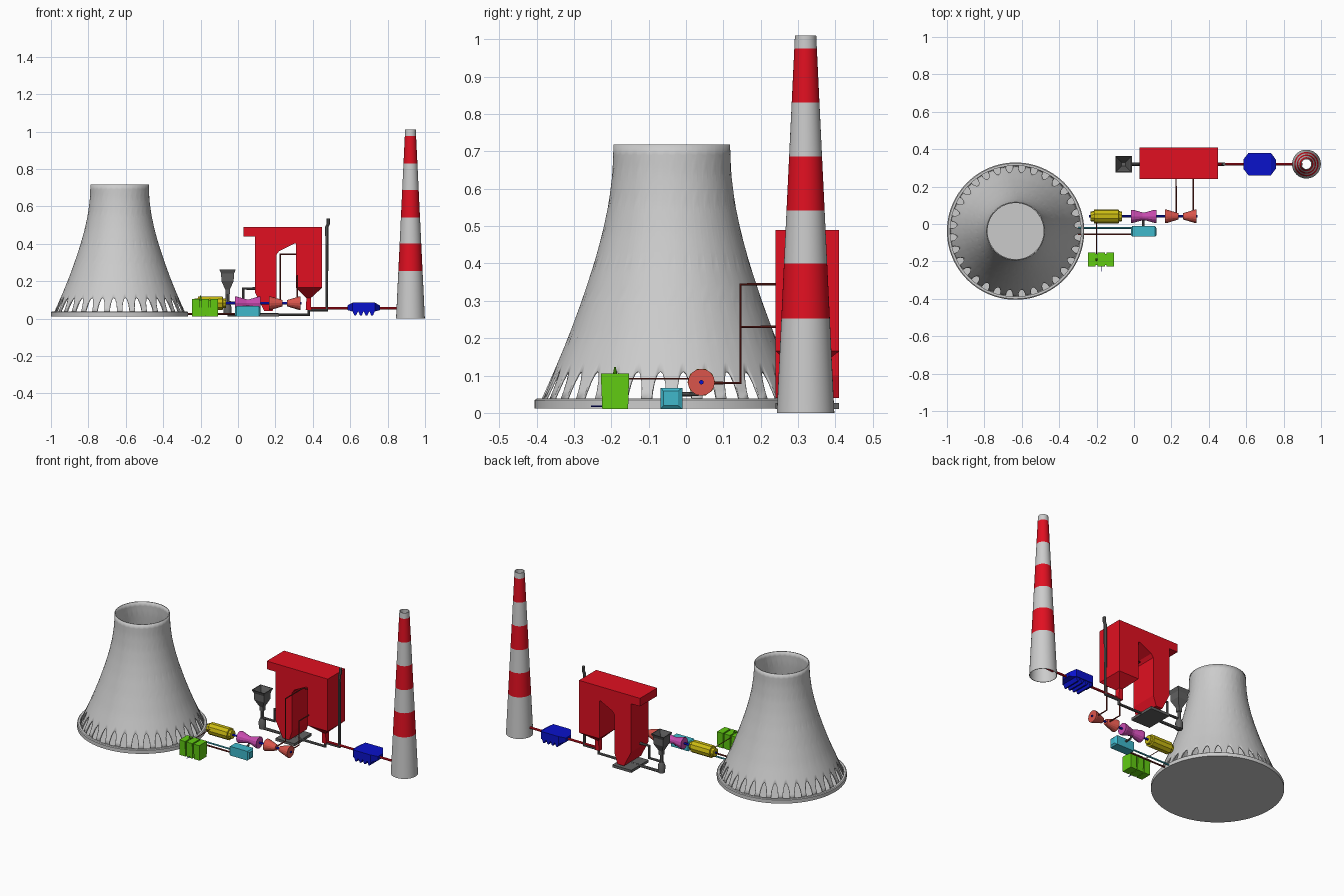
import bpy, bmesh
from math import sin, cos, pi, sqrt
from mathutils import Vector, Matrix

if "Cube" in bpy.data.objects:
    bpy.data.objects.remove(bpy.data.objects["Cube"])

COL = dict(red=(.75, .005, .015), blue=(.003, .006, .6), green=(.12, .6, .006),
           yellow=(.6, .5, .006), cyan=(.05, .48, .6), pink=(.58, .07, .43),
           salmon=(.7, .09, .07), dark=(.12, .12, .12), rust=(.2, .02, .015))


def make(name, verts, faces, col=None, smooth=False):
    me = bpy.data.meshes.new(name)
    me.from_pydata(verts, [], faces)
    bm = bmesh.new()
    bm.from_mesh(me)
    bmesh.ops.recalc_face_normals(bm, faces=bm.faces)
    bm.to_mesh(me)
    bm.free()
    ob = bpy.data.objects.new(name, me)
    bpy.context.collection.objects.link(ob)
    return finish(ob, col, smooth)


def finish(ob, col, smooth):
    if col:
        m = bpy.data.materials.get(col) or bpy.data.materials.new(col)
        m.diffuse_color = (*COL[col], 1)
        m.use_nodes = True
        m.node_tree.nodes["Principled BSDF"].inputs["Base Color"].default_value = m.diffuse_color
        ob.data.materials.append(m)
    if smooth:
        bpy.ops.object.select_all(action='DESELECT')
        ob.select_set(True)
        bpy.context.view_layer.objects.active = ob
        bpy.ops.object.shade_smooth_by_angle()
    return ob


def prism(name, pts, y0, y1, col):
    """Extrude an x-z outline along y."""
    n = len(pts)
    v = [(x, y, z) for y in (y0, y1) for x, z in pts]
    f = [tuple(range(n)), tuple(range(n, 2 * n))]
    f += [(i, (i + 1) % n, n + (i + 1) % n, n + i) for i in range(n)]
    return make(name, v, f, col)


def loft(name, rects, col, axis='z', caps=(True, True)):
    """Stack of rectangles (a0, a1, b0, b1, h) along z (a=x, b=y) or x (a=y, b=z)."""
    v, f = [], []
    for a0, a1, b0, b1, h in rects:
        for a, b in ((a0, b0), (a1, b0), (a1, b1), (a0, b1)):
            v.append((a, b, h) if axis == 'z' else (h, a, b))
    for k in range(len(rects) - 1):
        f += [(4*k + i, 4*k + (i+1) % 4, 4*k + 4 + (i+1) % 4, 4*k + 4 + i) for i in range(4)]
    e = 4 * len(rects)
    if caps[0]:
        f.append((0, 1, 2, 3))
    if caps[1]:
        f.append((e - 4, e - 3, e - 2, e - 1))
    return make(name, v, f, col)


def box(name, x0, x1, y0, y1, z0, z1, col=None):
    return loft(name, [(x0, x1, y0, y1, z0), (x0, x1, y0, y1, z1)], col)


def lathe(name, prof, centre, col=None, axis='z', n=48, caps=True, smooth=True):
    """Revolve (radius, height) points about z or x."""
    v, f = [], []
    for r, h in prof:
        for i in range(n):
            c, s = r * cos(2*pi*i/n), r * sin(2*pi*i/n)
            v.append(Vector(centre) + Vector((c, s, h) if axis == 'z' else (h, c, s)))
    for k in range(len(prof) - 1):
        f += [(k*n + i, k*n + (i+1) % n, (k+1)*n + (i+1) % n, (k+1)*n + i) for i in range(n)]
    if caps:
        f += [tuple(range(n)), tuple(range(len(v) - n, len(v)))]
    return make(name, v, f, col, smooth)


def pipe(name, pts, r, col):
    cu = bpy.data.curves.new(name, 'CURVE')
    cu.dimensions = '3D'
    cu.bevel_depth, cu.bevel_resolution, cu.use_fill_caps = r, 2, True
    sp = cu.splines.new('POLY')
    sp.points.add(len(pts) - 1)
    for p, co in zip(sp.points, pts):
        p.co = (*co, 1)
    ob = bpy.data.objects.new(name, cu)
    bpy.context.collection.objects.link(ob)
    bpy.ops.object.select_all(action='DESELECT')
    ob.select_set(True)
    bpy.context.view_layer.objects.active = ob
    bpy.ops.object.convert(target='MESH')
    return finish(bpy.context.object, col, True)


# Cooling tower: flared shell whose lower edge is scalloped into arches
TX, TY = -.633, -.038
SHELL = [(.03, .352), (.06, .338), (.11, .316), (.2, .278), (.3, .241), (.4, .208),
         (.48, .186), (.56, .169), (.64, .159), (.718, .156)]


def shell_r(z):
    for (z0, r0), (z1, r1) in zip(SHELL, SHELL[1:]):
        if z <= z1:
            return r0 + (r1 - r0) * (z - z0) / (z1 - z0)
    return SHELL[-1][1]


ARCHES, ROWS = 32, 24
cols = []
for a in range(ARCHES):
    for u in (-1, -.94, -.75, -.4, 0, .4, .75, .94, 1):
        cols.append(((a + .5 + u * .29) * 2*pi / ARCHES, .03 + .082 * sqrt(1 - u*u)))
verts, faces = [], []
for t, zl in cols:
    for k in range(ROWS + 1):
        z = zl + (.718 - zl) * k / ROWS
        verts.append((TX + shell_r(z) * cos(t), TY + shell_r(z) * sin(t), z))
m = ROWS + 1
for c in range(len(cols)):
    d = (c + 1) % len(cols)
    faces += [(c*m + k, d*m + k, d*m + k + 1, c*m + k + 1) for k in range(ROWS)]
tower = make("cooling_tower_shell", verts, faces, None, True)
sol = tower.modifiers.new("thickness", 'SOLIDIFY')
sol.thickness, sol.offset = .006, -1
lathe("cooling_tower_basin", [(.367, .012), (.367, .034), (.362, .038), (.35, .038), (.35, .026)],
      (TX, TY, 0), n=96)

# Striped chimney: an open tapering tube in bands
CX, CY = .922, .32
levels = [0, .253, .4, .541, .686, .83, .975, 1.01]
for i, (z0, z1) in enumerate(zip(levels, levels[1:])):
    r0, r1 = .077 - .048 * z0, .077 - .048 * z1
    lathe(f"chimney_band_{i+1}", [(r0, z0), (r1, z1), (r1 - .003, z1), (r0 - .003, z0), (r0, z0)],
          (CX, CY, 0), 'red' if i % 2 else None, caps=False)

# Boiler: furnace, crossover and rear pass in one outline, plus a rear hopper
prism("boiler", [(.03, .44), (.09, .44), (.09, .14), (.14, .04), (.185, .04), (.205, .1),
                 (.205, .34), (.22, .36), (.3, .4), (.31, .4), (.31, .165), (.45, .165),
                 (.45, .49), (.03, .49)], .24, .41, 'red')
loft("boiler_rear_hopper", [(.362, .39, .308, .336, .045), (.366, .39, .305, .34, .11),
                            (.31, .45, .24, .41, .165)], 'red')
box("ash_tray", .09, .22, .24, .41, .01, .026, 'dark')

# Flue duct and dust filter
pipe("flue_duct", [(.38, .32, .055), (.9, .32, .055)], .007, 'red')
loft("filter_body", [(.295, .345, .045, .07, .585), (.26, .38, .038, .085, .612),
                     (.26, .38, .038, .085, .732), (.295, .345, .045, .07, .758)], 'blue', 'x')
for i in range(4):
    x = .612 + .03 * i
    prism(f"filter_hopper_{i+1}", [(x, .04), (x + .011, .015), (x + .019, .015), (x + .03, .04)],
          .265, .375, 'blue')

# Coal bunker, mill and feed pipes
BX, BY = -.056, .32


def sq(h, z):
    return (BX - h, BX + h, BY - h, BY + h, z)


loft("coal_bunker", [sq(.012, .13), sq(.012, .155), sq(.033, .2), sq(.034, .24), sq(.044, .262),
                     sq(.04, .262), sq(.03, .238), sq(.01, .17)], 'dark')
pipe("coal_chute", [(BX, BY, .07), (BX, BY, .14)], .01, 'dark')
lathe("coal_mill", [(.02, .02), (.022, .06), (.012, .085)], (BX, BY, 0), 'dark', n=16)
pipe("burner_pipe", [(BX, BY, .085), (.028, BY, .085), (.028, BY, .16), (.1, BY, .16)], .008, 'dark')
pipe("air_pipe", [(BX, BY, .021), (.378, BY, .021), (.378, BY, .045), (.475, BY, .045),
                  (.475, BY, .49), (.482, BY, .505), (.482, BY, .535)], .009, 'dark')

# Turbine train on one shaft
SH = (0, .041, .082)
lathe("shaft", [(.006, -.24), (.006, .34)], SH, 'blue', 'x', 12)
lathe("generator", [(.026, -.232), (.028, -.215), (.037, -.213), (.037, -.082), (.028, -.08),
                    (.026, -.065)], SH, 'yellow', 'x', 10, smooth=False)
lathe("low_pressure_turbine", [(.035, -.017), (.035, -.005), (.021, .046), (.021, .06), (.035, .108),
                               (.035, .12)], SH, 'pink', 'x', 12, smooth=False)
for nm, h0, h1 in (("medium", .167, .238), ("high", .334, .263)):
    d = .008 if h1 > h0 else -.008
    lathe(nm + "_pressure_turbine", [(.036, h0), (.036, h0 + d), (.017, h1)], SH, 'salmon', 'x', 16,
          smooth=False)

# Steam pipes from turbines to boiler
for nm, x, z in (("reheat_steam_pipe", .225, .344), ("main_steam_pipe", .318, .23)):
    pts = [(x, SH[1], .08), (x, .146, .08), (x, .146, z), (x, .32, z)]
    if x < .3:
        pts.append((.32, .32, z))
    pipe(nm, pts, .004, 'rust')

# Condenser and cooling water pipes
loft("condenser", [(-.06, -.022, .02, .058, -.017), (-.068, -.01, .01, .067, -.008),
                   (-.068, -.01, .01, .067, .112), (-.06, -.022, .02, .058, .12)], 'cyan', 'x')
pipe("exhaust_pipe", [(.05, -.02, .05), (.05, .03, .05), (.05, .041, .07)], .006, 'dark')
pipe("cold_water_pipe", [(-.3, -.021, .024), (0, -.021, .024)], .005, 'cyan')
pipe("warm_water_pipe", [(-.3, -.055, .024), (0, -.055, .024)], .005, 'rust')

# Transformer with ribs, bushing and cables
box("transformer_core", -.24, -.112, -.218, -.16, .012, .098, 'green')
for i in range(3):
    x = -.245 + .049 * i
    loft(f"transformer_rib_{i+1}", [(x, x + .04, -.224, -.155, .01), (x, x + .04, -.228, -.152, .105)],
         'green')
lathe("transformer_bushing", [(.007, .1), (.002, .123)], (-.2, -.19, 0), 'green', n=10)
pipe("generator_cable", [(-.2, -.16, .091), (-.2, .041, .091)], .002, 'rust')
pipe("outgoing_cable", [(-.175, -.2, .018), (-.175, -.254, .018)], .002, 'blue')
